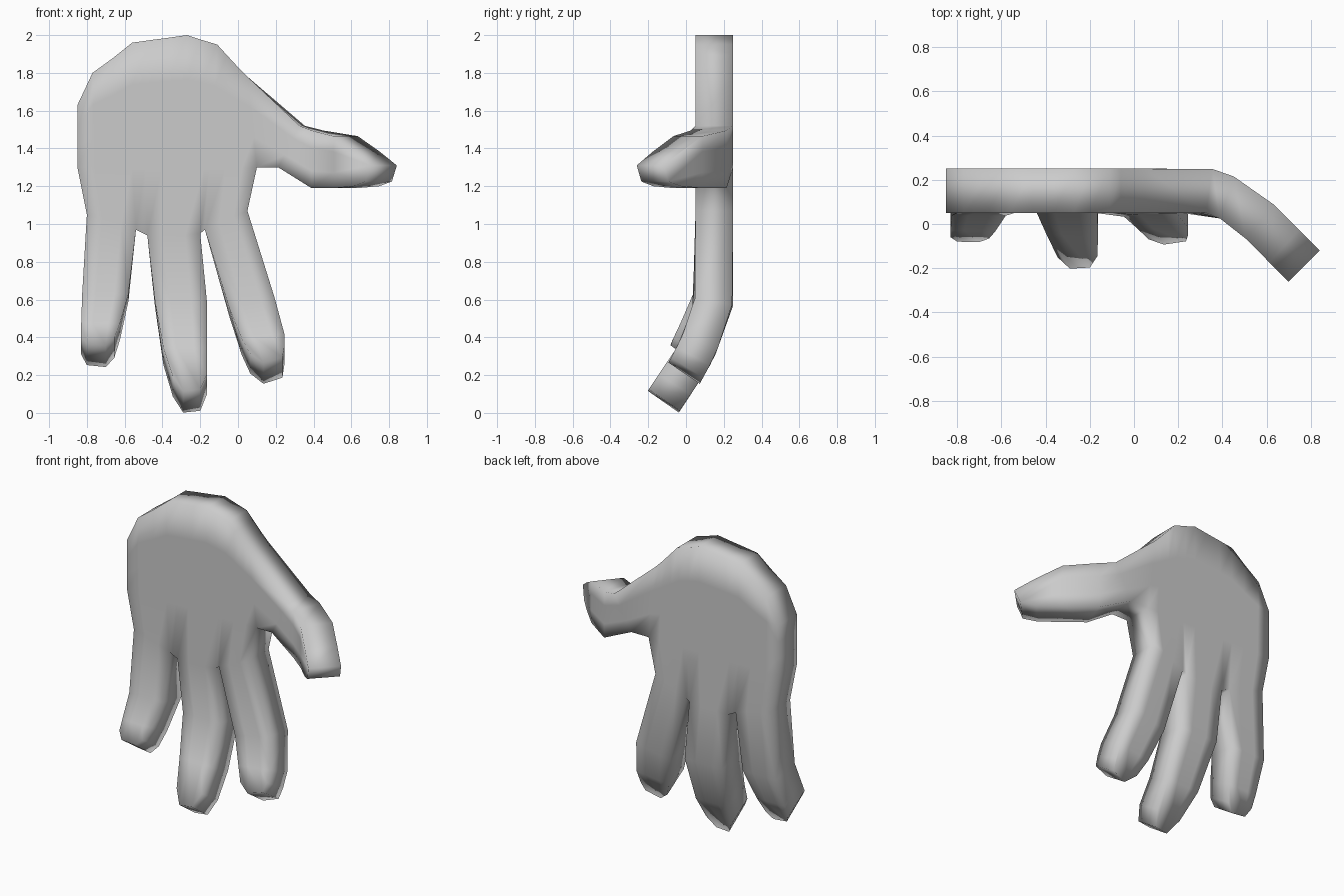
import bpy, bmesh
from math import sin, cos, radians
from mathutils import Vector

if "Cube" in bpy.data.objects:
    bpy.data.objects.remove(bpy.data.objects["Cube"])

HALF = 0.1          # half of the hand's thickness
bm = bmesh.new()
quads = []          # quads of the mid sheet; each corner is a (front, back) vertex pair


def lerp(a, b, t):
    return tuple(p + (q - p) * t for p, q in zip(a, b))


def bend_at(table, k):
    """Depth and tilt angle at position k along a bend table (k, y, angle)."""
    if k <= table[0][0]:
        return table[0][1:]
    for a, b in zip(table, table[1:]):
        if k <= b[0]:
            return lerp(a[1:], b[1:], (k - a[0]) / (b[0] - a[0]))
    return table[-1][1:]


def pair(x, z, table=((0, 0.15, 0),), sideways=False):
    """Front and back vertex for a point of the flat outline, curled by the table."""
    y, a = bend_at(table, x if sideways else z)
    s, c = sin(radians(a)), cos(radians(a))
    n = Vector((-s, -c, 0)) if sideways else Vector((0, -c, s))
    p = Vector((x, y, z))
    return bm.verts.new(p + n * HALF), bm.verts.new(p - n * HALF)


def skin(rows):
    for r, s in zip(rows, rows[1:]):
        for i in range(len(r) - 1):
            quads.append((r[i], r[i + 1], s[i + 1], s[i]))


def digit(base, rows, tip, table, sideways=False):
    """Grow a four-column digit from existing palm vertices to a chamfered tip."""
    strips = [base]
    for a, b in rows:
        strips.append([pair(*lerp(a, b, t), table, sideways) for t in (0, 0.3, 0.7, 1)])
    strips.append([pair(*p, table, sideways) for p in tip])
    skin(strips)


# palm: knuckle line, middle line and rounded wrist line
knuckle = [(-.80, 1.05), (-.72, 1.03), (-.62, 1.0), (-.54, .97), (-.48, .94), (-.40, .94),
           (-.28, .94), (-.20, .95), (-.175, .97), (-.1, 1.0), (-.02, 1.04), (.05, 1.07)]
wrist = [(-.85, 1.63), (-.77, 1.80), (-.66, 1.88), (-.56, 1.96), (-.46, 1.974), (-.36, 1.987),
         (-.27, 2.0), (-.2, 1.977), (-.11, 1.95), (-.06, 1.895), (0, 1.83), (.05, 1.78)]
middle = [(-.85 + .95 * (k[0] + .80) / .85, 1.3) for k in knuckle]
palm = [[pair(*p) for p in knuckle]]
for t in (0, 1 / 3, 2 / 3, 1):
    palm.append([pair(*lerp(m, w, t)) for m, w in zip(middle, wrist)])
skin(palm)

# outer finger
digit(palm[0][0:4],
      [((-.825, .61), (-.58, .61)), ((-.83, .43), (-.625, .43))],
      [(-.83, .36), (-.80, .31), (-.70, .30), (-.655, .345)],
      [(.305, 0, 35), (.43, .06, 26), (.62, .14, 10), (.8, .15, 0)])
# middle finger
digit(palm[0][4:8],
      [((-.44, .58), (-.165, .58)), ((-.395, .3), (-.163, .3))],
      [(-.345, .14), (-.29, .059), (-.20, .068), (-.165, .15)],
      [(.06, -.12, 35), (.3, .04, 27), (.58, .15, 8), (.75, .15, 0)])
# inner finger
digit(palm[0][8:12],
      [((-.045, .53), (.195, .59)), ((.02, .35), (.245, .38))],
      [(.065, .26), (.135, .21), (.235, .24), (.245, .30)],
      [(.21, -.01, 34), (.35, .065, 26), (.57, .145, 10), (.75, .15, 0)])
# thumb, curling forward sideways
digit([palm[i][11] for i in (1, 2, 3, 4)],
      [((.22, 1.30), (.34, 1.52)), ((.42, 1.19), (.42, 1.495)), ((.57, 1.19), (.57, 1.465))],
      [(.68, 1.20), (.745, 1.225), (.77, 1.31), (.68, 1.385)],
      [(.10, .15, 0), (.34, .15, 8), (.42, .12, 18), (.57, .01, 40), (.77, -.19, 45)], True)

# front and back skins, then side walls along the open outline
edges = {}
for q in quads:
    bm.faces.new([p[0] for p in q])
    bm.faces.new([p[1] for p in reversed(q)])
    for a, b in zip(q, q[1:] + q[:1]):
        edges.setdefault(frozenset((a[0], b[0])), []).append((a, b))
for used in edges.values():
    if len(used) == 1:
        a, b = used[0]
        bm.faces.new((b[0], a[0], a[1], b[1]))
bmesh.ops.recalc_face_normals(bm, faces=bm.faces)
for f in bm.faces:
    f.smooth = True

mesh = bpy.data.meshes.new("hand")
bm.to_mesh(mesh)
bm.free()
hand = bpy.data.objects.new("hand", mesh)
bpy.context.collection.objects.link(hand)
